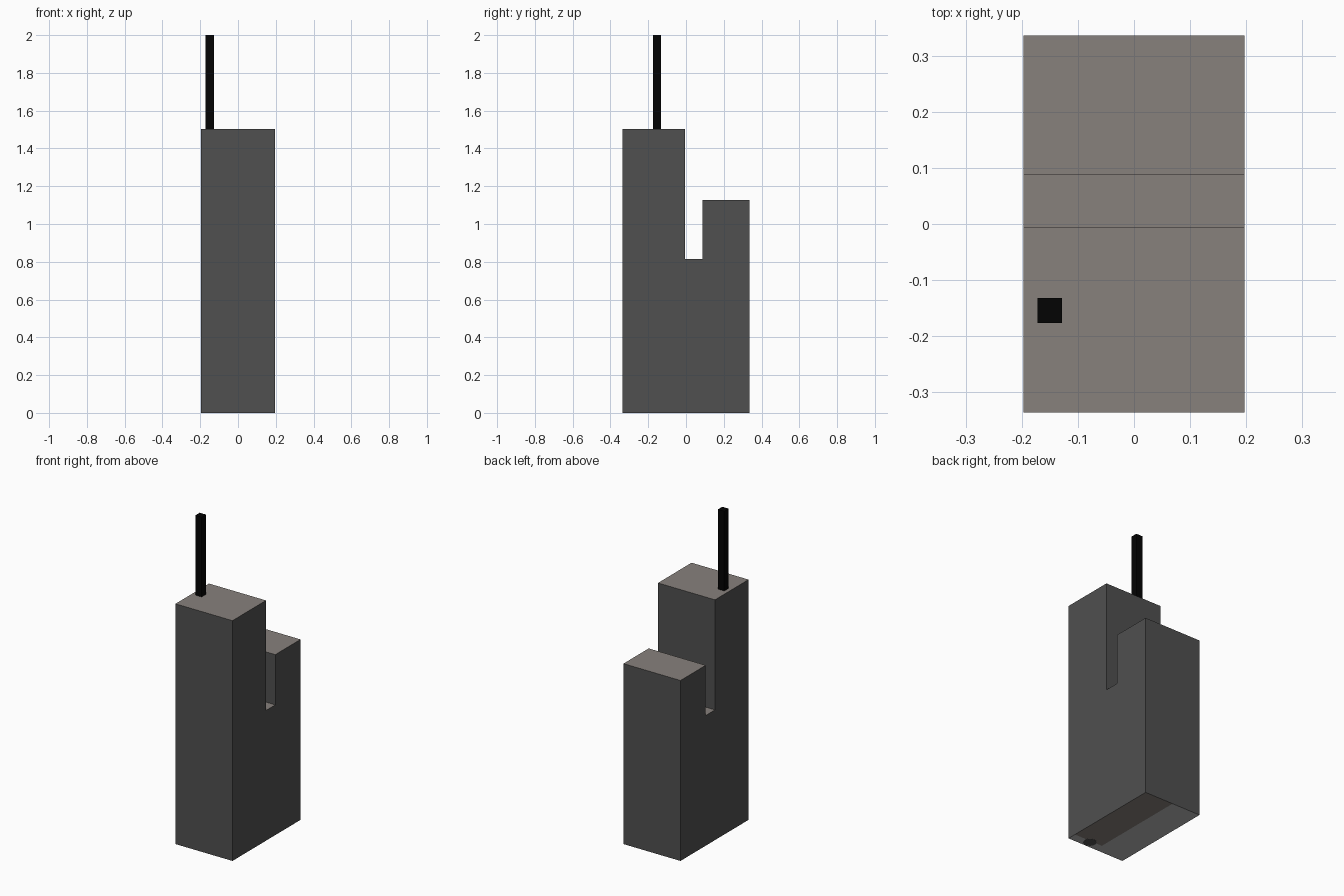
import bpy, bmesh

if "Cube" in bpy.data.objects:
    bpy.data.objects.remove(bpy.data.objects["Cube"])


def material(name, rgb):
    m = bpy.data.materials.new(name)
    m.diffuse_color = (*rgb, 1.0)
    m.use_nodes = True
    m.node_tree.nodes["Principled BSDF"].inputs["Base Color"].default_value = m.diffuse_color
    return m


wall = material("dark_grey_wall", (0.080, 0.080, 0.080))
roof = material("warm_grey_roof", (0.245, 0.218, 0.202))
black = material("black_mast", (0.001, 0.001, 0.001))
base_grey = material("light_grey_base", (0.48, 0.48, 0.48))


def finish(bm, name, mats):
    bmesh.ops.recalc_face_normals(bm, faces=bm.faces[:])
    me = bpy.data.meshes.new(name)
    bm.to_mesh(me)
    bm.free()
    for m in mats:
        me.materials.append(m)
    ob = bpy.data.objects.new(name, me)
    bpy.context.collection.objects.link(ob)
    return ob


# Tower: side profile (y, z) with a slot between tall front and low rear block
HALF_X = 0.197
profile = [(-0.336, 0), (0.336, 0), (0.336, 1.128), (0.087, 1.128),
           (0.087, 0.814), (-0.005, 0.814), (-0.005, 1.502), (-0.336, 1.502)]
bm = bmesh.new()
side = bm.faces.new([bm.verts.new((-HALF_X, y, z)) for y, z in profile])
ext = bmesh.ops.extrude_face_region(bm, geom=[side], use_keep_orig=True)
bmesh.ops.translate(bm, vec=(2 * HALF_X, 0, 0),
                    verts=[g for g in ext["geom"] if isinstance(g, bmesh.types.BMVert)])
bmesh.ops.recalc_face_normals(bm, faces=bm.faces[:])

# Split the underside into its painted areas
for co, no in (((0, 0, 0), (1, 0, 0)), ((0, -0.28, 0), (0, 1, 0))):
    under = [f for f in bm.faces if f.normal.z < -0.9]
    geom = under + list({e for f in under for e in f.edges}) \
        + list({v for f in under for v in f.verts})
    bmesh.ops.bisect_plane(bm, geom=geom, plane_co=co, plane_no=no)
    bm.normal_update()

# Colours by direction: roofs up, underside down, walls elsewhere
for f in bm.faces:
    c = f.calc_center_median()
    if f.normal.z > 0.9:
        f.material_index = 1
    elif f.normal.z < -0.9:
        f.material_index = 1 if c.x > 0 and c.y > -0.28 else 2
finish(bm, "tower", [wall, roof, base_grey])

# Dark spot painted on the underside
bm = bmesh.new()
bmesh.ops.create_cone(bm, cap_ends=True, segments=16, radius1=0.038,
                      radius2=0.038, depth=0.004)
bmesh.ops.translate(bm, vec=(0.077, -0.293, 0.001), verts=bm.verts)
finish(bm, "base_spot", [wall])

# Mast on the tall roof
bm = bmesh.new()
bmesh.ops.create_cube(bm, size=1)
bmesh.ops.scale(bm, vec=(0.044, 0.044, 0.498), verts=bm.verts)
bmesh.ops.translate(bm, vec=(-0.15, -0.154, 1.751), verts=bm.verts)
finish(bm, "roof_mast", [black])
